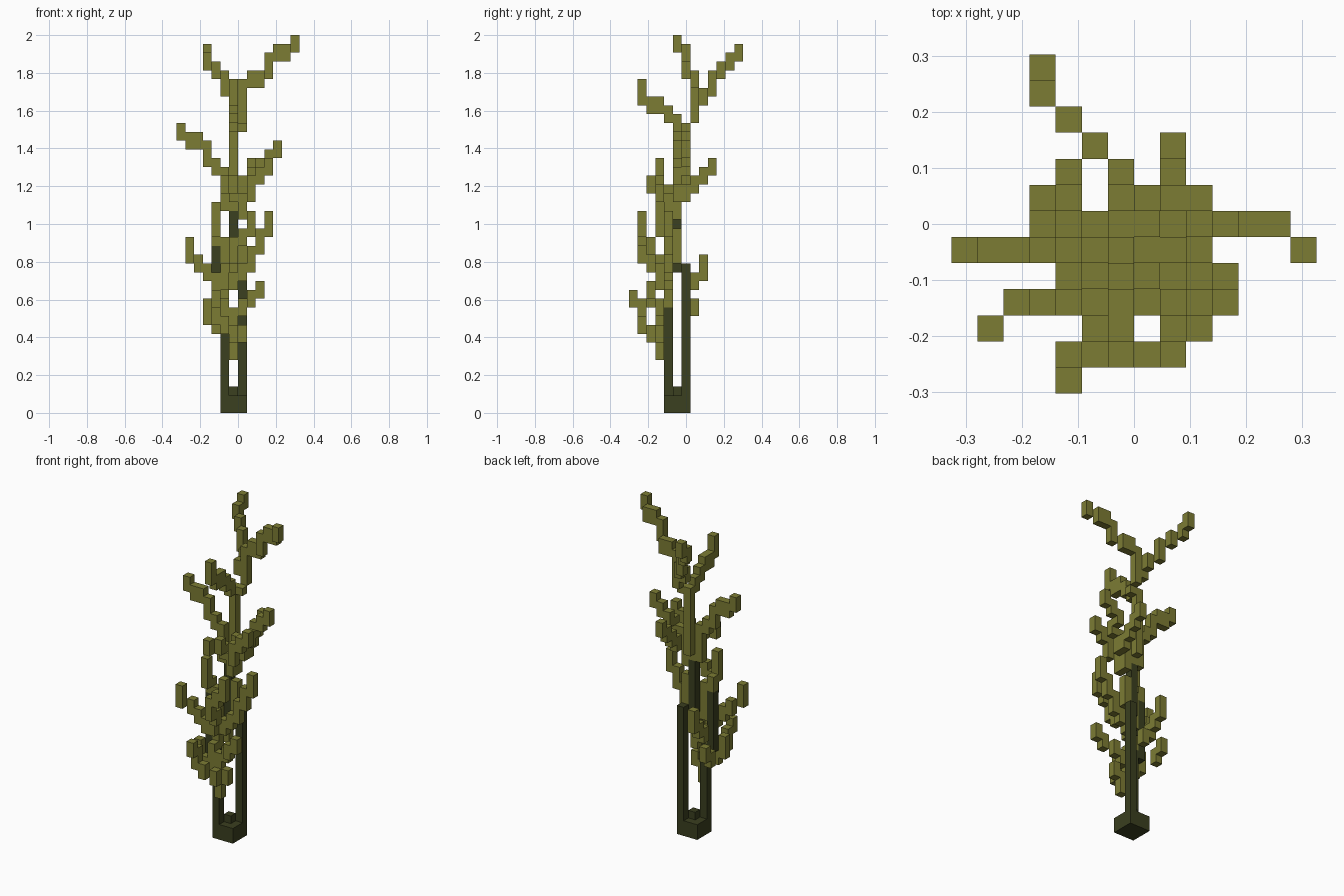
import bpy, bmesh
from math import ceil
from mathutils import Matrix, Vector

cube = bpy.data.objects.get("Cube")
if cube:
    bpy.data.objects.remove(cube, do_unlink=True)

H = 2 / 43                      # edge of one grid block
CORNER = Vector((-7, -6.5, 0))  # grid corner, in blocks


def material(name, rgb):
    m = bpy.data.materials.new(name)
    m.use_nodes = True
    m.diffuse_color = (*rgb, 1)
    m.node_tree.nodes["Principled BSDF"].inputs["Base Color"].default_value = (*rgb, 1)
    return m


bark = material("dark bark", (0.043, 0.05, 0.014))
leaf = material("olive green", (0.203, 0.202, 0.034))


def stacks(name, mat, cells, width=1):
    """Blocky object from {(column, row, layer): height}."""
    bm = bmesh.new()
    for cell, height in cells.items():
        size = Vector((width, width, height))
        centre = (Vector(cell) + CORNER + size / 2) * H
        bmesh.ops.create_cube(bm, size=H, matrix=Matrix.Translation(centre) @ Matrix.Diagonal((*size, 1)))
    mesh = bpy.data.meshes.new(name)
    bm.to_mesh(mesh)
    bm.free()
    mesh.materials.append(mat)
    bpy.context.collection.objects.link(bpy.data.objects.new(name, mesh))


def branch(name, *points, tip=2):
    """Staircase along a path: each stack rises to overlap the next one."""
    cells = {}
    for a, b in zip(points, points[1:]):
        a, b = Vector(a), Vector(b)
        steps = int(max(abs(b.x - a.x), abs(b.y - a.y)))
        for s in range(steps + 1):
            p = a.lerp(b, s / steps)
            cells[ceil(p.x - 0.01), ceil(p.y - 0.01), int(p.z + 0.51)] = tip
    path = list(cells)
    for low, high in zip(path, path[1:]):
        cells[low] = max(2, high[2] - low[2] + 1)
    stacks(name, leaf, cells)


# Dark base and the two bare stems
stacks("base", bark, {(5, 4, 0): 2}, width=3)
stacks("base_knob", bark, {(6, 5, 2): 1})
stacks("back_stem", bark, {(7, 6, 2): 15, (6, 5, 16): 7})
stacks("front_stem", bark, {(5, 4, 2): 10, (4, 4, 11): 8})

# Green growth around the stems
stacks("front_stem_growth", leaf, {(5, 4, 12): 2, (5, 4, 15): 5, (5, 3, 11): 2})
stacks("back_stem_growth", leaf, {(7, 5, 17): 4, (7, 5, 22): 5, (5, 5, 23): 3})

# Green trunk and crown
stacks("upper_trunk", leaf, {(6, 5, 23): 2, (6, 6, 24): 9, (7, 6, 32): 1, (7, 7, 33): 5})
branch("top_left_branch", (7, 7, 36), (8, 7, 37), (9, 7, 37), (10, 6, 38),
       (11, 6, 40), (12, 6, 40), (13, 5, 41))
branch("top_back_branch", (6, 7, 34), (5, 9, 36), (4, 10, 38), (3, 11, 39), (3, 12, 40))
branch("top_front_branch", (6, 5, 32), (6, 1, 35), tip=3)

# Middle branches
branch("middle_right_branch", (5, 5, 26), (3, 5, 28), (2, 5, 30), (1, 5, 30), (0, 5, 31))
branch("middle_left_branch", (8, 5, 24), (9, 5, 26), (9, 6, 27), (11, 6, 29))
branch("middle_back_branch", (8, 6, 24), (8, 9, 27))
branch("middle_front_branch", (7, 4, 22), (8, 3, 24), (10, 3, 27))
branch("middle_front_twig", (6, 4, 24), (5, 2, 25))
branch("side_twig", (4, 4, 19), (4, 3, 20), tip=4)

# Lower branches
branch("lower_left_branch", (6, 4, 14), (8, 4, 16), (10, 4, 20), tip=3)
branch("lower_front_branch", (5, 3, 14), (6, 1, 17), (8, 1, 20), tip=3)
branch("lower_right_branch", (4, 3, 14), (2, 3, 16), (1, 2, 17), tip=3)
branch("lower_back_branch", (5, 6, 12), (4, 6, 13), (4, 8, 15), tip=3)
branch("lower_back_twig", (3, 6, 10), (3, 7, 11))
branch("bottom_left_branch", (5, 3, 9), (8, 2, 12), (9, 2, 13))
branch("bottom_left_twig", (6, 3, 7), (7, 3, 8))
branch("bottom_right_branch", (6, 3, 6), (5, 1, 9), (4, 1, 10), (4, 0, 12))
branch("bottom_right_twig", (4, 3, 9), (3, 3, 10), tip=3)
